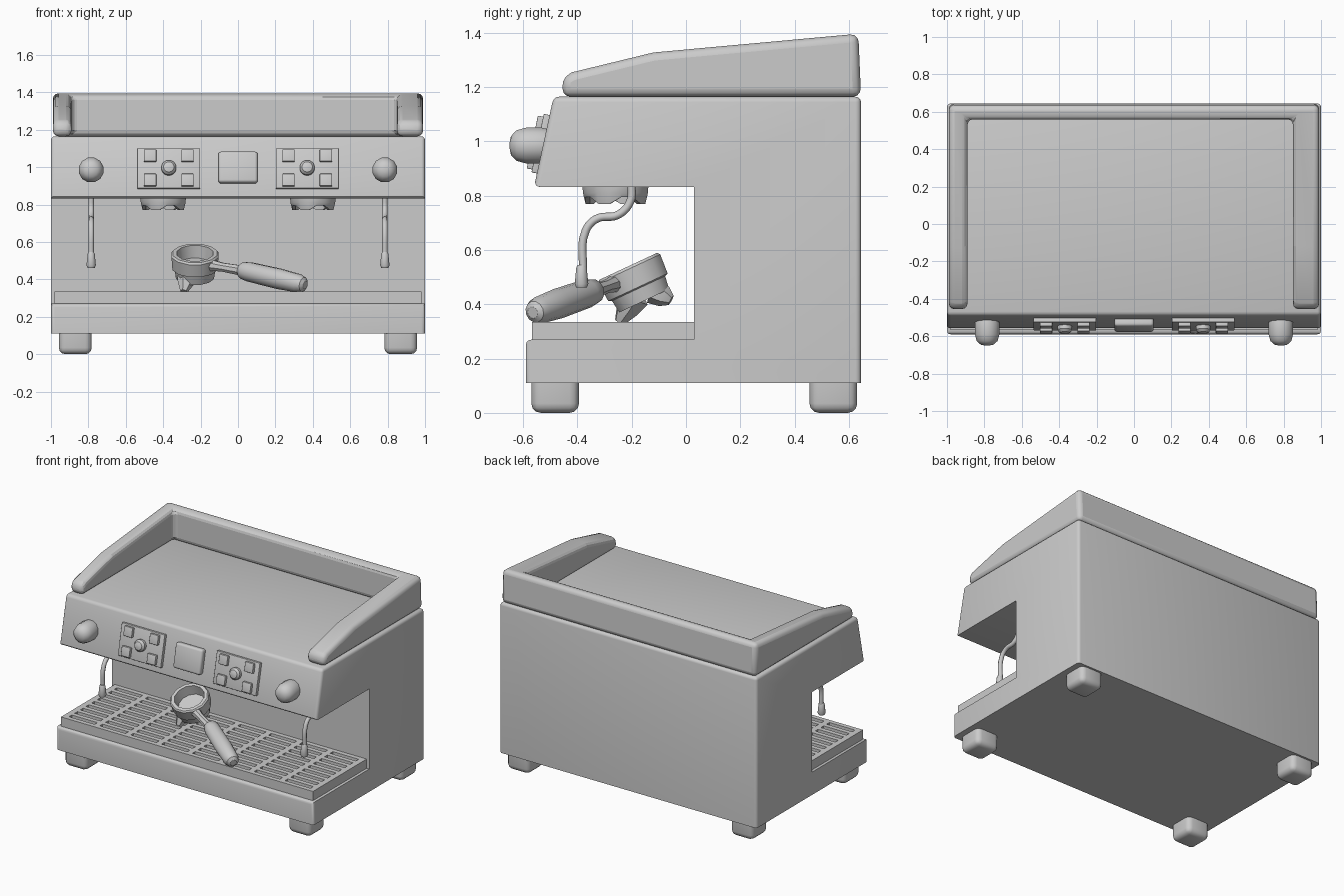
import bpy, bmesh, math
from mathutils import Vector, Matrix

cube = bpy.data.objects.get("Cube")
if cube:
    bpy.data.objects.remove(cube)

metal = bpy.data.materials.new("light_grey_metal")
metal.use_nodes = True
grey = (0.6, 0.6, 0.6, 1)
metal.diffuse_color = grey
metal.node_tree.nodes["Principled BSDF"].inputs["Base Color"].default_value = grey

TILT = math.atan(0.212)          # lean of the control panel


def finish(name, bm):
    bmesh.ops.recalc_face_normals(bm, faces=bm.faces)
    mesh = bpy.data.meshes.new(name)
    bm.to_mesh(mesh)
    bm.free()
    mesh.materials.append(metal)
    obj = bpy.data.objects.new(name, mesh)
    bpy.context.collection.objects.link(obj)
    return obj


def bevel(bm, width, rule=lambda e: True, segments=3):
    edges = [e for e in bm.edges if rule(e)]
    bmesh.ops.bevel(bm, geom=edges, offset=width, segments=segments,
                    profile=0.5, affect='EDGES', clamp_overlap=True)


def box_into(bm, lo, hi):
    lo, hi = Vector(lo), Vector(hi)
    mat = Matrix.Translation((lo + hi) / 2) @ Matrix.Diagonal((*(hi - lo), 1))
    return bmesh.ops.create_cube(bm, size=1, matrix=mat)


def box(name, centre, size, width=0, tilt=0):
    bm = bmesh.new()
    half = Vector(size) / 2
    box_into(bm, -half, half)
    if width:
        bevel(bm, width)
    obj = finish(name, bm)
    obj.location = centre
    obj.rotation_euler.x = -tilt
    return obj


def prism(profile, x0, x1):
    """Extrude a side profile of (y, z) points along x."""
    bm = bmesh.new()
    face = bm.faces.new([bm.verts.new((x0, y, z)) for y, z in profile])
    out = bmesh.ops.extrude_face_region(bm, geom=[face])
    new = [v for v in out["geom"] if isinstance(v, bmesh.types.BMVert)]
    bmesh.ops.translate(bm, verts=new, vec=(x1 - x0, 0, 0))
    return bm


def lathe(name, origin, axis, profile, sides=12, jag=0):
    """Spin (distance, radius) points about an axis; jag notches the far rim."""
    bm = bmesh.new()
    far = max(d for d, r in profile)
    rings = []
    for d, r in profile:
        ring = []
        for i in range(sides):
            a = math.tau * (i + 0.5) / sides
            drop = jag if d == far and i % 4 < 2 else 0
            ring.append(bm.verts.new((r * math.cos(a), r * math.sin(a), d + drop)))
        rings.append(ring)
    for a, b in zip(rings, rings[1:]):
        for i in range(sides):
            j = (i + 1) % sides
            bm.faces.new((a[i], a[j], b[j], b[i]))
    bm.faces.new(rings[0])
    bm.faces.new(rings[-1])
    obj = finish(name, bm)
    obj.location = origin
    obj.rotation_euler = Vector(axis).to_track_quat('Z', 'Y').to_euler()
    return obj


def panel_point(x, z, out=0):
    n = Vector((0, -math.cos(TILT), math.sin(TILT)))
    return Vector((x, -0.49 - (1.165 - z) * 0.212, z)) + n * out


# Main housing: C-shaped side profile with softened outer edges
body = prism([(-0.59, 0.11), (0.645, 0.11), (0.645, 1.165), (-0.488, 1.165),
              (-0.56, 0.833), (0.03, 0.833), (0.03, 0.27), (-0.59, 0.27)], -1, 1)


def outer_edge(e):
    mid = (e.verts[0].co + e.verts[1].co) / 2
    inner = all(abs(v.co.y - 0.03) < 0.01 for v in e.verts)
    return mid.z > 0.12 and not inner and not (abs(mid.x) > 0.9 and -0.5 < mid.y < 0)


bevel(body, 0.02, outer_edge)
finish("housing", body)

# Cup rail around the top: sloping block with its middle cut away
rail = finish("cup_rail", prism(
    [(-0.455, 1.165), (-0.455, 1.235), (-0.42, 1.255), (-0.12, 1.328),
     (0.635, 1.397), (0.645, 1.165)], -0.99, 0.99))
cutter = box("rail_cutter", (-0.02, -0.19, 1.3), (1.74, 1.5, 0.8))
cutter.hide_render = True
cutter.hide_viewport = True
cut = rail.modifiers.new("hollow", 'BOOLEAN')
cut.operation = 'DIFFERENCE'
cut.object = cutter
cut.solver = 'EXACT'
soft = rail.modifiers.new("soft_edges", 'BEVEL')
soft.width = 0.03
soft.segments = 3
soft.limit_method = 'ANGLE'
soft.angle_limit = math.radians(50)

# Drip tray grating: frame plus crossing bars
bm = bmesh.new()
W, Y0, Y1, Z0, Z1 = 0.98, -0.567, 0.03, 0.268, 0.335
COLS, ROWS = 8, 9
for i in range(COLS + 1):
    x = -W + 0.02 + (2 * W - 0.04) * i / COLS
    box_into(bm, (x - 0.02, Y0, Z0), (x + 0.02, Y1, Z1))
for j in range(ROWS + 1):
    y = Y0 + 0.016 + (Y1 - Y0 - 0.032) * j / ROWS
    box_into(bm, (-W, y - 0.016, Z0), (W, y + 0.016, Z1))
finish("drip_tray_grating", bm)

# Display screen
box("display", panel_point(0, 0.995, 0.012), (0.21, 0.05, 0.17), 0.015, TILT)

for side, s in (("right", -1), ("left", 1)):
    # Button panel with four keys and a round button
    px = s * 0.37
    box(side + "_button_panel", panel_point(px, 0.99, 0.005), (0.335, 0.03, 0.22), 0.004, TILT)
    for kx in (-0.1, 0.1):
        for kz in (-0.065, 0.065):
            box(side + "_key", panel_point(px + kx, 0.99 + kz, 0.025),
                (0.066, 0.03, 0.066), 0.004, TILT)
    lathe(side + "_round_button", panel_point(px, 0.99), (0, -math.cos(TILT), math.sin(TILT)),
          [(0, 0.04), (0.04, 0.04), (0.055, 0.028), (0.06, 0.01)], 16)

    # Steam knob
    lathe(side + "_knob", (s * 0.785, -0.5, 0.985), (0, -1, 0),
          [(0, 0.06), (0.03, 0.068), (0.09, 0.068), (0.125, 0.058), (0.145, 0.036), (0.15, 0.01)])

    # Brew head with notched rim
    lathe(side + "_brew_head", (s * 0.4, -0.26, 0.84), (0, 0, -1),
          [(0, 0.124), (0.03, 0.122), (0.045, 0.112), (0.045, 0.095), (0.02, 0.09), (0.02, 0.01)],
          16, 0.025)

    # Steam wand: bent tube and nozzle
    curve = bpy.data.curves.new(side + "_steam_wand", 'CURVE')
    curve.dimensions = '3D'
    curve.bevel_depth = 0.015
    curve.bevel_resolution = 2
    curve.resolution_u = 6
    path = [(-0.2, 0.84), (-0.205, 0.78), (-0.25, 0.73), (-0.33, 0.715),
            (-0.37, 0.67), (-0.38, 0.52)]
    spline = curve.splines.new('BEZIER')
    spline.bezier_points.add(len(path) - 1)
    for p, (y, z) in zip(spline.bezier_points, path):
        p.co = (s * 0.785, y, z)
        p.handle_left_type = p.handle_right_type = 'AUTO'
    curve.materials.append(metal)
    bpy.context.collection.objects.link(bpy.data.objects.new(side + "_steam_wand", curve))
    lathe(side + "_wand_nozzle", (s * 0.785, -0.385, 0.545), (0, 0, -1),
          [(0, 0.015), (0.01, 0.02), (0.07, 0.026), (0.083, 0.02)])

    # Rounded feet, front and back
    for end, y in (("front", -0.482), ("back", 0.543)):
        bm = bmesh.new()
        box_into(bm, (-0.088, -0.088, 0), (0.088, 0.088, 0.14))
        bevel(bm, 0.035, lambda e: min(v.co.z for v in e.verts) < 0.01)
        foot = finish(f"{side}_{end}_foot", bm)
        foot.location = (s * 0.87, y, 0)

# Loose filter holder resting tilted on the tray
up = Vector((0, -0.42, 0.9)).normalized()
rim = Vector((-0.23, -0.213, 0.54))
lathe("filter_basket", rim - up * 0.14, up,
      [(0, 0.01), (0, 0.105), (0.05, 0.112), (0.055, 0.125), (0.13, 0.13), (0.14, 0.122),
       (0.14, 0.1), (0.07, 0.09), (0.07, 0.01)])


def rod(name, a, b, profile, sides=12):
    """Lathe from a to b, with distances given as fractions of the length."""
    span = Vector(b) - Vector(a)
    return lathe(name, a, span, [(t * span.length, r) for t, r in profile], sides)


rod("front_spout", (-0.27, -0.19, 0.43), (-0.29, -0.245, 0.335), [(0, 0.06), (0.5, 0.045), (1, 0.02)], 6)
rod("back_spout", (-0.21, -0.12, 0.45), (-0.2, -0.055, 0.415), [(0, 0.05), (0.6, 0.04), (1, 0.02)], 6)
rod("handle_neck", (-0.14, -0.265, 0.475), (0.05, -0.36, 0.442), [(0, 0.032), (0.3, 0.025), (1, 0.03)], 8)
rod("handle_grip", (0.01, -0.33, 0.452), (0.36, -0.565, 0.37),
    [(0, 0.03), (0.04, 0.046), (0.15, 0.053), (0.6, 0.056), (0.9, 0.05), (0.97, 0.04), (1, 0.022)])

# Smooth shading with sharp edges kept
bpy.ops.object.select_all(action='DESELECT')
for obj in bpy.context.scene.objects:
    if obj.type == 'MESH' and obj != cutter:
        obj.select_set(True)
        bpy.context.view_layer.objects.active = obj
bpy.ops.object.shade_smooth_by_angle(angle=math.radians(35))
